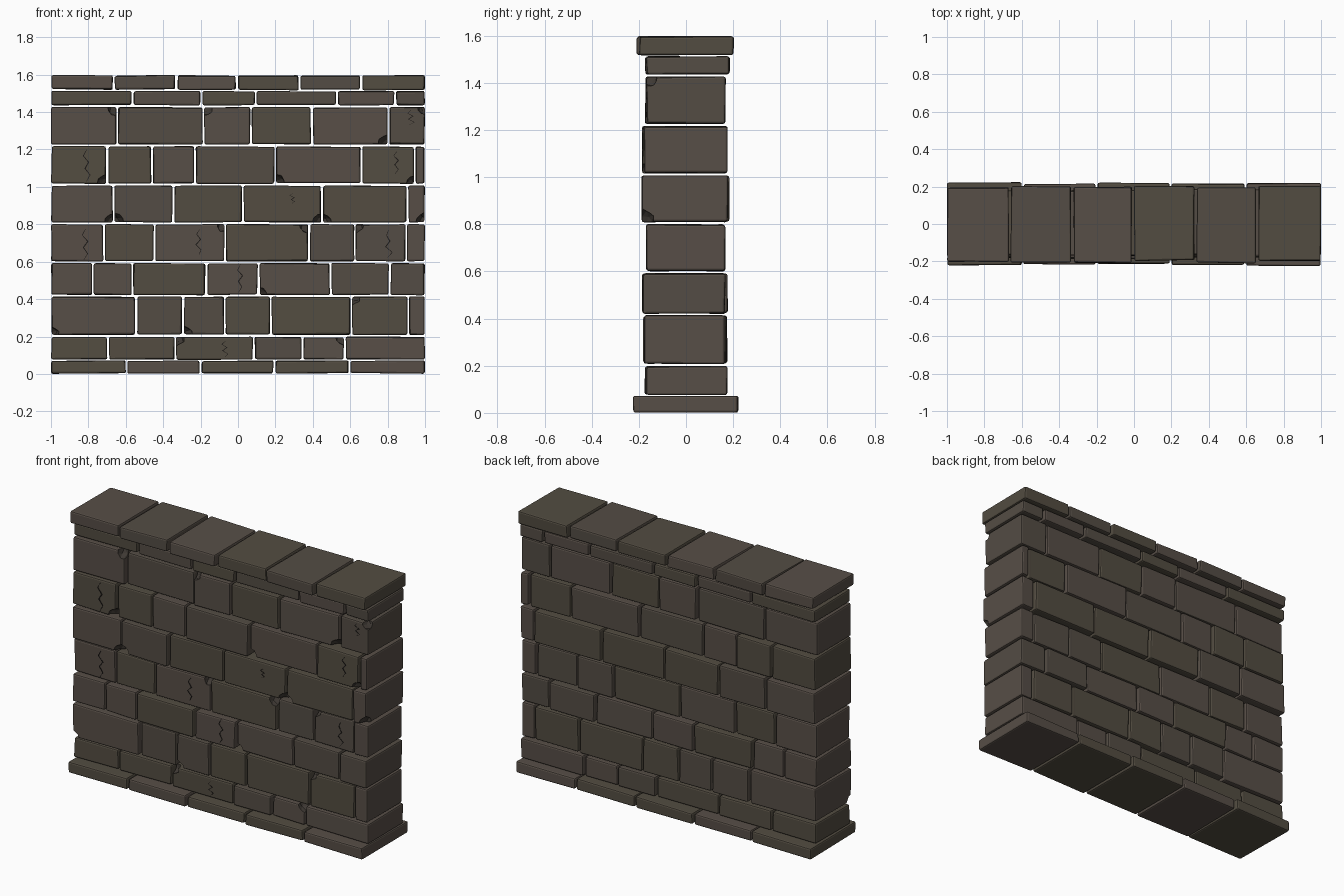
import bpy, bmesh, random
from mathutils import Vector
from mathutils.bvhtree import BVHTree

if "Cube" in bpy.data.objects:
    bpy.data.objects.remove(bpy.data.objects["Cube"])

random.seed(7)


def material(name, rgb):
    m = bpy.data.materials.new(name)
    m.diffuse_color = (*rgb, 1)
    m.use_nodes = True
    m.node_tree.nodes["Principled BSDF"].inputs["Base Color"].default_value = m.diffuse_color
    return m


STONES = [material("warm brown stone", (0.096, 0.077, 0.063)),
          material("olive brown stone", (0.086, 0.073, 0.053)),
          material("grey brown stone", (0.088, 0.073, 0.058))]
CHIP = material("dark chipped stone", (0.050, 0.042, 0.035))
CRACK = material("crack black", (0.012, 0.010, 0.009))

# Courses: name, bottom, top, front y, back y, joint positions along x
COURSES = [
    ("plinth", 0.0, 0.073, -0.226, 0.226, [-1, -0.595, -0.2, 0.195, 0.595, 1]),
    ("course_1", 0.075, 0.2, -0.18, 0.178, [-1, -0.695, -0.335, 0.085, 0.345, 0.57, 1]),
    ("course_2", 0.207, 0.415, -0.183, 0.178, [-1, -0.545, -0.295, -0.07, 0.175, 0.605, 0.91, 1]),
    ("course_3", 0.42, 0.594, -0.187, 0.178, [-1, -0.775, -0.565, -0.17, 0.11, 0.495, 0.81, 1]),
    ("course_4", 0.6, 0.802, -0.176, 0.17, [-1, -0.715, -0.445, -0.07, 0.38, 0.625, 0.9, 1]),
    ("course_5", 0.808, 1.008, -0.191, 0.19, [-1, -0.665, -0.345, 0.025, 0.45, 0.905, 1]),
    ("course_6", 1.015, 1.218, -0.191, 0.181, [-1, -0.7, -0.46, -0.23, 0.2, 0.66, 0.945, 1]),
    ("course_7", 1.225, 1.428, -0.176, 0.174, [-1, -0.645, -0.185, 0.07, 0.395, 0.805, 1]),
    ("neck", 1.435, 1.514, -0.18, 0.19, [-1, -0.565, -0.195, 0.095, 0.53, 0.84, 1]),
    ("cap", 1.516, 1.6, -0.212, 0.212, [-1, -0.665, -0.33, -0.005, 0.33, 0.66, 1]),
]

# Chipped corners: (course, stone number) -> corner (bottom/top, left/right)
CHIPS = {(1, 2): "TL", (1, 4): "TR", (2, 0): "BL", (2, 2): "BL", (2, 5): "TL",
         (3, 4): "BL", (4, 2): "TR", (4, 3): "TR", (4, 5): "TL",
         (5, 0): "BR", (5, 1): "BL", (5, 3): "BR", (5, 4): "BL", (5, 5): "BR",
         (6, 0): "BR", (6, 4): "BL", (6, 5): "BR",
         (7, 0): "TR", (7, 2): "TL", (7, 4): "BR", (7, 5): "TR"}

# Cracks on the front: x, top z, bottom z
CRACKS = [(-0.81, 1.20, 1.03), (0.845, 1.19, 1.07), (0.92, 1.41, 1.33),
          (0.29, 0.965, 0.91), (-0.815, 0.775, 0.61), (-0.21, 0.775, 0.635),
          (0.805, 0.77, 0.62), (0.01, 0.585, 0.435), (-0.07, 0.175, 0.09)]


def finish(bm, name, mats):
    mesh = bpy.data.meshes.new(name)
    bm.to_mesh(mesh)
    bm.free()
    for m in mats:
        mesh.materials.append(m)
    obj = bpy.data.objects.new(name, mesh)
    bpy.context.collection.objects.link(obj)
    return obj


def stone(name, x0, x1, y0, y1, z0, z1, wobble):
    """Hewn block: a box with slightly uneven corners and worn edges."""
    bm = bmesh.new()
    bmesh.ops.create_cube(bm, size=1)
    for v in bm.verts:
        inward = Vector([-1 if c > 0 else 1 for c in v.co])
        v.co = Vector((x1 if v.co.x > 0 else x0, y1 if v.co.y > 0 else y0,
                       z1 if v.co.z > 0 else z0))
        v.co += Vector([inward[i] * random.uniform(0, wobble) for i in range(3)])
    bmesh.ops.bevel(bm, geom=bm.edges[:], offset=0.009, segments=2, profile=0.5,
                    affect='EDGES')
    tree = BVHTree.FromBMesh(bm)
    return finish(bm, name, [random.choice(STONES), CHIP]), tree


def chip(obj, corner):
    """Break a rough pocket out of one front corner."""
    bm = bmesh.new()
    bmesh.ops.create_icosphere(bm, subdivisions=2, radius=random.uniform(0.045, 0.058))
    for v in bm.verts:
        v.co *= random.uniform(0.85, 1.05)
        v.co += Vector(corner)
    for f in bm.faces:
        f.material_index = 1
    cutter = finish(bm, "chip_cutter", obj.data.materials[:])
    cutter.hide_render = True
    mod = obj.modifiers.new("chip", 'BOOLEAN')
    mod.object, mod.operation, mod.solver = cutter, 'DIFFERENCE', 'EXACT'
    bpy.context.view_layer.update()
    graph = bpy.context.evaluated_depsgraph_get()
    cut = bpy.data.meshes.new_from_object(obj.evaluated_get(graph))
    obj.modifiers.clear()
    obj.data = cut
    bpy.data.objects.remove(cutter)


# Lay the courses; joints stay open right through the wall
trees = []
for c, (name, z0, z1, front, back, joints) in enumerate(COURSES):
    for i, (a, b) in enumerate(zip(joints, joints[1:])):
        x0 = a if i == 0 else a + 0.003
        x1 = b if b == 1 else b - 0.003
        y0 = front + random.uniform(0, 0.014)
        y1 = back - random.uniform(0, 0.014)
        obj, tree = stone(f"{name}_stone_{i + 1}", x0, x1, y0, y1, z0, z1,
                          0.009 if name == "cap" else 0.006)
        trees.append(tree)
        if (c, i) in CHIPS:
            v, h = CHIPS[c, i]
            chip(obj, (x0 if h == "L" else x1, y0 + 0.005, z0 if v == "B" else z1))


def front_y(x, z):
    hits = [t.ray_cast(Vector((x, -2, z)), Vector((0, 1, 0)))[0] for t in trees]
    return min((h.y for h in hits if h), default=-0.17)


# Cracks: thin zigzag plates lying on the front faces
for n, (x, top, bottom) in enumerate(CRACKS):
    bm = bmesh.new()
    rings, steps = [], 5
    for k in range(steps + 1):
        t = k / steps
        z = top + (bottom - top) * t
        cx = x + (0.012 * (-1) ** k + random.uniform(-0.006, 0.006)) + 0.015 * (t - 0.5)
        w = 0.001 + 0.003 * (1 - abs(2 * t - 1))
        y = front_y(cx, z)
        rings.append([bm.verts.new(p) for p in
                      ((cx - w, y - 0.002, z), (cx + w, y - 0.002, z),
                       (cx + w, y + 0.003, z), (cx - w, y + 0.003, z))])
    for p, q in zip(rings, rings[1:]):
        for k in range(4):
            bm.faces.new((p[k], p[(k + 1) % 4], q[(k + 1) % 4], q[k]))
    bm.faces.new(rings[0])
    bm.faces.new(rings[-1][::-1])
    bmesh.ops.recalc_face_normals(bm, faces=bm.faces[:])
    finish(bm, f"crack_{n + 1}", [CRACK])
